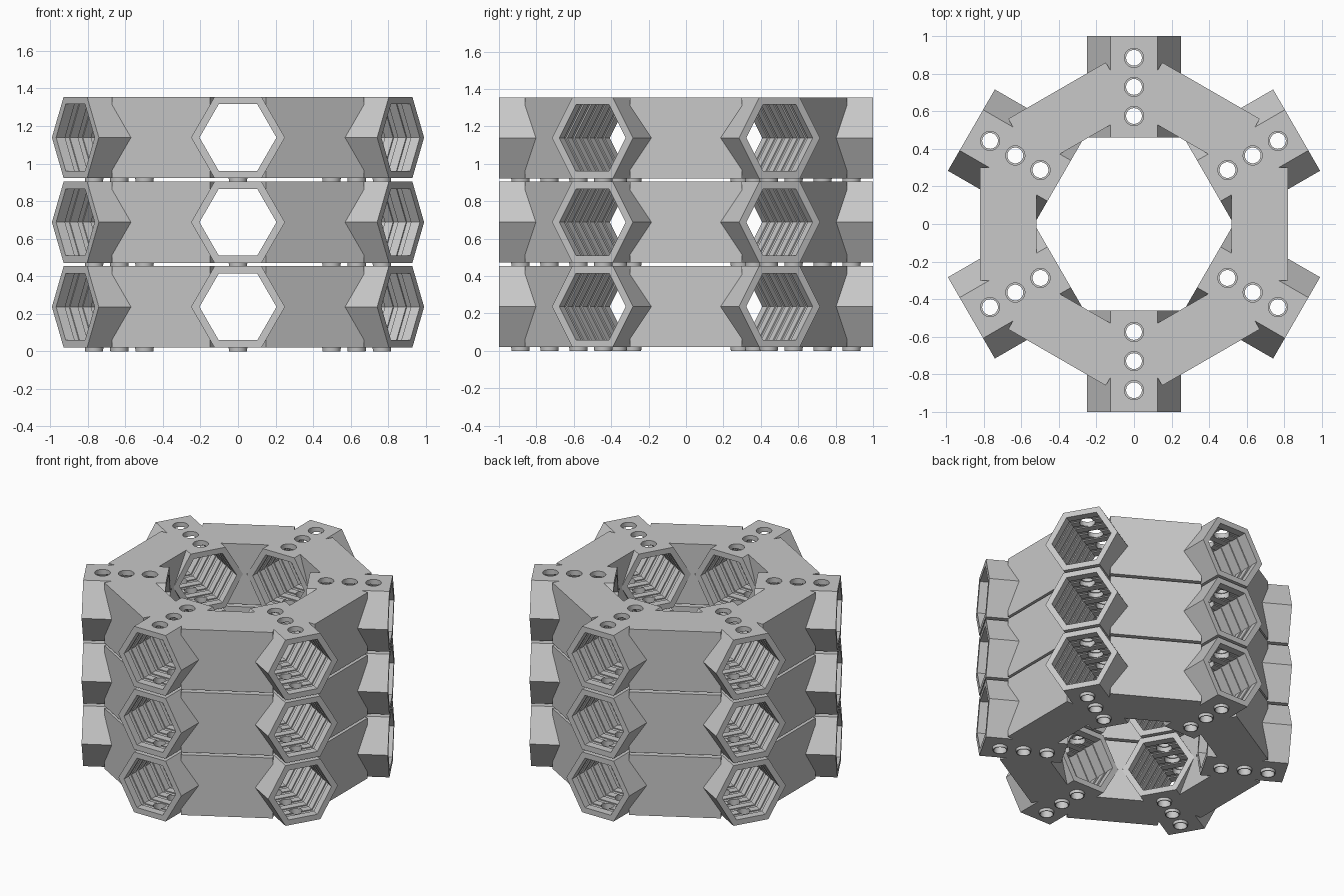
import bpy, bmesh
from math import radians, cos, sin, pi
from mathutils import Matrix, Vector

if "Cube" in bpy.data.objects:
    bpy.data.objects.remove(bpy.data.objects["Cube"], do_unlink=True)

R = 0.25                      # outer hexagon radius
H = R * cos(pi / 6)           # half height of a tier
IN, OUT = 0.46, 1.0           # radial extent of a tube
MID = (IN + OUT) / 2
BASE, PITCH = 0.02, 0.451
PEG_ROWS = [MID - 0.155, MID, MID + 0.155]

grey = bpy.data.materials.new("light_grey")
grey.use_nodes = True
grey.diffuse_color = (0.58, 0.58, 0.58, 1)
grey.node_tree.nodes["Principled BSDF"].inputs["Base Color"].default_value = grey.diffuse_color


def loft(bm, profile, sides, matrix):
    """Spin a closed (radius, height) loop around z."""
    rings = [[bm.verts.new(matrix @ Vector((r * cos(2 * pi * i / sides),
                                            r * sin(2 * pi * i / sides), h)))
              for i in range(sides)] for r, h in profile]
    for a, b in zip(rings, rings[1:] + rings[:1]):
        for i in range(sides):
            j = (i + 1) % sides
            bm.faces.new((a[i], a[j], b[j], b[i]))


def finish(bm, name):
    bmesh.ops.recalc_face_normals(bm, faces=bm.faces)
    mesh = bpy.data.meshes.new(name)
    bm.to_mesh(mesh)
    bm.free()
    mesh.materials.append(grey)
    return mesh


def place(name, mesh):
    ob = bpy.data.objects.new(name, mesh)
    bpy.context.collection.objects.link(ob)
    return ob


# Hexagonal tube with ring grooves on the inside
bm = bmesh.new()
profile = [(0.205, IN), (R, IN), (R, OUT), (0.205, OUT)]
for k in range(6):
    y = OUT - 0.055 - k * 0.08
    profile += [(0.205, y), (0.213, y), (0.213, y - 0.03), (0.205, y - 0.03)]
loft(bm, profile, 6, Matrix.Rotation(-pi / 2, 4, 'X'))
raw_tube = place("raw_tube", finish(bm, "raw_tube"))

# Sockets in the top wall, narrower bores in the bottom wall
bm = bmesh.new()
for y in PEG_ROWS:
    for r, z in ((0.051, H), (0.042, -H)):
        bmesh.ops.create_cone(bm, cap_ends=True, segments=32, radius1=r, radius2=r,
                              depth=0.12, matrix=Matrix.Translation((0, y, z)))
cutter = place("socket_cutter", finish(bm, "socket_cutter"))
cutter.hide_render = True
mod = raw_tube.modifiers.new("sockets", 'BOOLEAN')
mod.operation, mod.solver, mod.object = 'DIFFERENCE', 'EXACT', cutter
graph = bpy.context.evaluated_depsgraph_get()
tube = bpy.data.meshes.new_from_object(raw_tube.evaluated_get(graph))
tube.name = "hex_tube"
for ob in (raw_tube, cutter):
    bpy.data.objects.remove(ob, do_unlink=True)

# Hollow pegs under each tube
bm = bmesh.new()
for y in PEG_ROWS:
    loft(bm, [(0.042, -H - BASE), (0.048, -H - BASE), (0.05, -H + 0.005), (0.042, -H + 0.005)],
         32, Matrix.Translation((0, y, 0)))
pegs = finish(bm, "peg_row")

# Connecting block, trimmed against the slanted sides of both neighbouring tubes
bm = bmesh.new()
bmesh.ops.create_cube(bm, size=1, matrix=Matrix.Translation((0, 0.67, 0))
                      @ Matrix.Diagonal((0.6, 0.3, 2 * H, 1)))


def trim(point, normal):
    bmesh.ops.bisect_plane(bm, geom=bm.verts[:] + bm.edges[:] + bm.faces[:],
                           plane_co=point, plane_no=normal, clear_inner=True)


trim((0, 0, 0), (0, 0, 1))
c, s = cos(pi / 6), sin(pi / 6)
for side in (-1, 1):
    n = Vector((-side * c * c, s * c, s))
    trim(n * H, n)
bmesh.ops.mirror(bm, geom=bm.verts[:] + bm.edges[:] + bm.faces[:], axis='Z', merge_dist=0.0005)
block = finish(bm, "connecting_block")

for mesh in (tube, pegs):
    mesh.shade_smooth()
    mesh.set_sharp_from_angle(angle=radians(30))

# Three stacked rings of six
for tier in range(3):
    for k in range(6):
        for mesh, offset in ((tube, 0), (pegs, 0), (block, 30)):
            ob = place(f"{mesh.name}_{tier + 1}_{k + 1}", mesh)
            ob.location.z = BASE + H + tier * PITCH
            ob.rotation_euler.z = radians(60 * k + offset)
